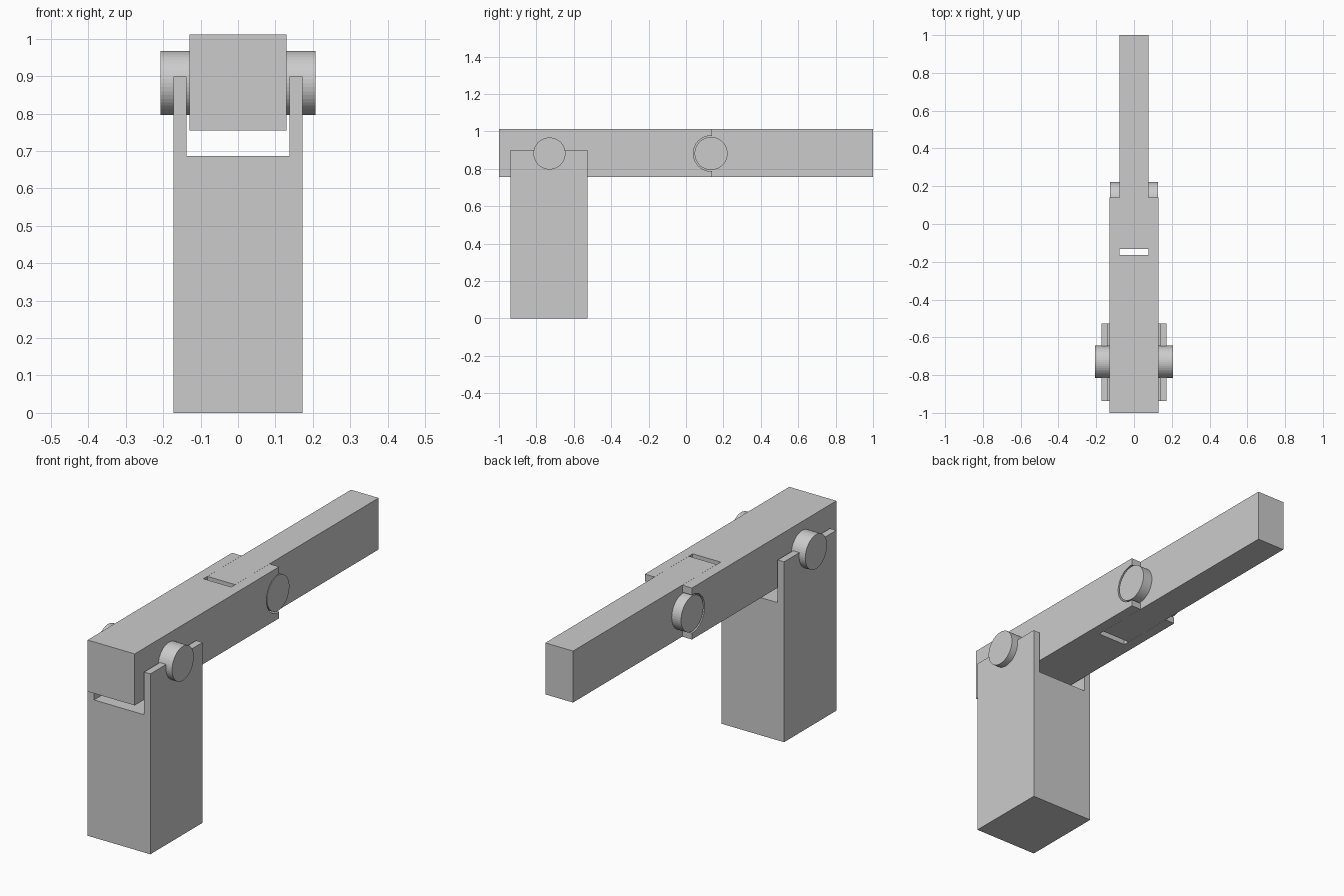
import bpy, bmesh, math
from mathutils import Matrix, Vector

if "Cube" in bpy.data.objects:
    bpy.data.objects.remove(bpy.data.objects["Cube"])

# One grey for the whole mechanism
GREY = (0.6, 0.6, 0.6, 1.0)
grey = bpy.data.materials.new("plain grey")
grey.use_nodes = True
grey.diffuse_color = GREY
grey.node_tree.nodes["Principled BSDF"].inputs["Base Color"].default_value = GREY

# Shared levels
BOTTOM, TOP, PIN_Z = 0.755, 1.012, 0.882
SHOULDER_Y, ELBOW_Y = -0.73, 0.134


def finish(name, bm):
    bmesh.ops.recalc_face_normals(bm, faces=bm.faces[:])
    mesh = bpy.data.meshes.new(name)
    bm.to_mesh(mesh)
    bm.free()
    mesh.materials.append(grey)
    obj = bpy.data.objects.new(name, mesh)
    bpy.context.collection.objects.link(obj)
    return obj


def prism(name, outline, offset):
    """Extrude a closed outline of 3D points along an offset."""
    bm = bmesh.new()
    face = bm.faces.new([bm.verts.new(p) for p in outline])
    moved = bmesh.ops.extrude_face_region(bm, geom=[face])["geom"]
    verts = [v for v in moved if isinstance(v, bmesh.types.BMVert)]
    bmesh.ops.translate(bm, vec=Vector(offset), verts=verts)
    return finish(name, bm)


def pin(name, y, radius, half_length):
    """Round pin lying along x."""
    bm = bmesh.new()
    bmesh.ops.create_cone(
        bm, cap_ends=True, segments=48, radius1=radius, radius2=radius,
        depth=2 * half_length,
        matrix=Matrix.Translation((0, y, PIN_Z)) @ Matrix.Rotation(math.pi / 2, 4, 'Y'))
    return finish(name, bm)


def fork(outer, inner, end, root, tip):
    """U-shaped outline, mirrored about the centre line."""
    half = [(outer, end), (outer, tip), (inner, tip), (inner, root)]
    return half + [(-a, b) for a, b in reversed(half)]


# Upright base with a slot between two lugs
prism("base", [(x, -0.938, z) for x, z in fork(0.173, 0.138, 0, 0.687, 0.9)],
      (0, 0.412, 0))

# Upper arm, forked at the far end
upper_arm = prism("upper_arm",
                  [(x, y, BOTTOM) for x, y in fork(0.13, 0.077, -1, -0.163, 0.139)],
                  (0, 0, TOP - BOTTOM))

# Half-round recesses in the fork tips, leaving a gap around the elbow pin
cutter = pin("recess_cutter", ELBOW_Y, 0.095, 0.3)
cutter.hide_render = True
cut = upper_arm.modifiers.new("recess", 'BOOLEAN')
cut.operation, cut.solver, cut.object = 'DIFFERENCE', 'EXACT', cutter
bpy.context.view_layer.objects.active = upper_arm
bpy.ops.object.modifier_apply(modifier=cut.name)
bpy.data.objects.remove(cutter)

# Forearm sliding between the fork tips
prism("forearm", [(-0.0765, -0.132, BOTTOM), (0.0765, -0.132, BOTTOM),
                  (0.0765, 1, BOTTOM), (-0.0765, 1, BOTTOM)],
      (0, 0, TOP - BOTTOM))

# Joint pins
pin("shoulder_pin", SHOULDER_Y, 0.0855, 0.207)
pin("elbow_pin", ELBOW_Y, 0.088, 0.128)
